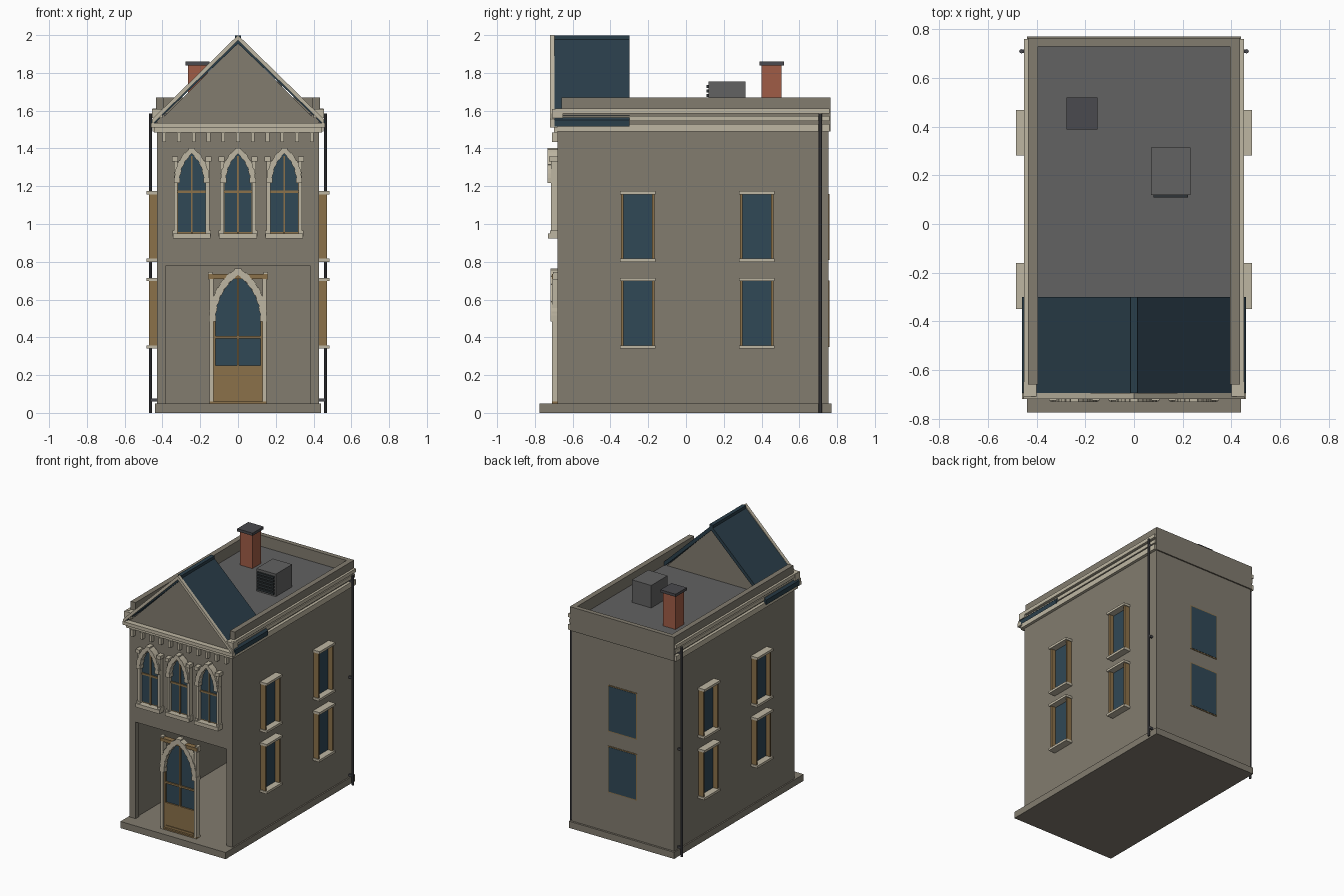
import bpy, bmesh, math
from mathutils import Matrix, Vector

cube = bpy.data.objects.get("Cube")
if cube:
    bpy.data.objects.remove(cube, do_unlink=True)


def material(name, *rgb):
    lin = [((c / 255 + 0.055) / 1.055) ** 2.4 for c in rgb] + [1]
    m = bpy.data.materials.new(name)
    m.use_nodes = True
    m.diffuse_color = lin
    m.node_tree.nodes["Principled BSDF"].inputs["Base Color"].default_value = lin
    return m


STONE = material("stone wall", 130, 124, 111)
TRIM = material("cream trim", 190, 182, 162)
WOOD = material("brown wood", 139, 113, 74)
GLASS = material("blue glass", 48, 72, 86)
SLATE = material("blue slate", 42, 62, 74)
BRICK = material("red brick", 160, 92, 70)
DECK = material("grey roofing", 98, 98, 98)
METAL = material("dark metal", 74, 74, 78)
VENT = material("dark vent", 46, 52, 55)


def finish(name, mat, bm):
    bmesh.ops.recalc_face_normals(bm, faces=bm.faces)
    mesh = bpy.data.meshes.new(name)
    bm.to_mesh(mesh)
    bm.free()
    mesh.materials.append(mat)
    ob = bpy.data.objects.new(name, mesh)
    bpy.context.collection.objects.link(ob)
    return ob


def box(name, mat, x, y, z, turn=0):
    """Box from three (low, high) ranges, turned about its own y axis."""
    bm = bmesh.new()
    mid = Vector([(a + b) / 2 for a, b in (x, y, z)])
    size = [abs(b - a) for a, b in (x, y, z)]
    bmesh.ops.create_cube(bm, size=1, matrix=Matrix.Translation(mid)
                          @ Matrix.Rotation(turn, 4, 'Y') @ Matrix.Diagonal(size + [1]))
    return finish(name, mat, bm)


def pair(name, mat, x, y, z, cx=0):
    """The same box on both sides of cx."""
    for s in (-1, 1):
        box(name, mat, (cx + s * x[0], cx + s * x[1]), y, z)


def prism(name, mat, points, y0, y1):
    """Outline in x and z, pushed from y0 to y1."""
    bm = bmesh.new()
    face = bm.faces.new([bm.verts.new((px, y0, pz)) for px, pz in points])
    ext = bmesh.ops.extrude_face_region(bm, geom=[face])
    moved = [v for v in ext["geom"] if isinstance(v, bmesh.types.BMVert)]
    bmesh.ops.translate(bm, verts=moved, vec=(0, y1 - y0, 0))
    return finish(name, mat, bm)


def chevron(name, mat, w, low, top, thick, y0, y1):
    prism(name, mat, [(-w, low), (0, top), (w, low), (w, low - thick),
                      (0, top - thick), (-w, low - thick)], y0, y1)


def arch_points(w, spring, h, n):
    """Right half of a pointed arch: x, z and angle from springing to tip."""
    c = (h * h - w * w) / (2 * w)
    r, end = w + c, math.atan2(h, c)
    return [(r * math.cos(end * i / n) - c, spring + r * math.sin(end * i / n),
             end * i / n) for i in range(n + 1)]


def arch_panel(name, mat, cx, w, bottom, spring, h, y0, y1):
    half = [(w, bottom)] + [p[:2] for p in arch_points(w, spring, h, 8)]
    outline = half + [(-px, pz) for px, pz in reversed(half[:-1])]
    prism(name, mat, [(cx + px, pz) for px, pz in outline], y0, y1)


def arch_blocks(name, cx, w, spring, h, n, size, y0, y1):
    for i, (px, pz, a) in enumerate(arch_points(w, spring, h, n)):
        deep = size * (0.5 if i % 2 else 0.62)
        tall = size * 0.48
        for s in ((1, -1) if i < n else (1,)):
            mx = cx + s * px
            turn = -s * a if i < n else 0
            box(name, TRIM, (mx - deep, mx + deep), (y0, y1),
                (pz - tall, pz + tall), turn)


# Hollow shell with an open ground-floor porch
FRONT, BACK, SIDE = -0.68, 0.755, 0.43
box("plinth", STONE, (-0.44, 0.44), (-0.775, 0.77), (0, 0.05))
pair("side_wall", STONE, (0.39, SIDE), (FRONT, BACK), (0.05, 1.58))
box("back_wall", STONE, (-0.39, 0.39), (0.715, BACK), (0.05, 1.58))
box("upper_front_wall", STONE, (-0.39, 0.39), (FRONT, -0.64), (0.78, 1.55))
pair("front_pier", STONE, (0.38, 0.39), (FRONT, -0.64), (0.05, 0.78))
box("roof_deck", DECK, (-0.4, 0.4), (-0.67, 0.735), (1.55, 1.585))
pair("side_parapet", STONE, (0.395, 0.435), (-0.66, 0.765), (1.56, 1.67))
box("back_parapet", STONE, (-0.395, 0.395), (0.73, 0.765), (1.56, 1.67))
box("back_band", STONE, (-0.435, 0.435), (BACK, 0.765), (1.49, 1.58))

# Gable roof behind the front
chevron("gable_roof", SLATE, 0.46, 1.55, 1.99, 0.035, -0.695, -0.30)
box("ridge_cap", SLATE, (-0.015, 0.015), (-0.695, -0.30), (1.965, 1.997))
chevron("gable_rake", TRIM, 0.455, 1.555, 2.0, 0.028, -0.72, -0.695)
for y in (-0.68, -0.33):
    prism("gable_wall", STONE, [(-0.42, 1.54), (0, 1.96), (0.42, 1.54)], y, y + 0.02)

# Cornices
for out, low, high in ((0.452, 1.585, 1.612), (0.445, 1.545, 1.572), (0.452, 1.49, 1.53)):
    pair("side_cornice", TRIM, (SIDE, out), (-0.69, 0.76), (low, high))
pair("cornice_return", TRIM, (0.40, 0.455), (-0.71, -0.65), (1.56, 1.61))
box("front_cornice", TRIM, (-0.46, 0.46), (-0.72, FRONT), (1.51, 1.535))
box("front_cornice_lower", TRIM, (-0.445, 0.445), (-0.70, FRONT), (1.485, 1.51))
for i in range(-5, 6):
    x = i * 0.078
    box("dentil", TRIM, (x - 0.01, x + 0.01), (-0.71, FRONT), (1.435, 1.485))

# Arched upper windows
for cx in (-0.245, 0, 0.245):
    def across(w):
        return (cx - w, cx + w)
    arch_panel("arched_frame", WOOD, cx, 0.08, 0.95, 1.21, 0.18, -0.686, FRONT)
    arch_panel("arched_glass", GLASS, cx, 0.072, 0.958, 1.21, 0.17, -0.69, -0.685)
    box("window_mullion", WOOD, across(0.005), (-0.697, -0.685), (0.95, 1.36))
    box("window_rail", WOOD, across(0.075), (-0.697, -0.685), (1.163, 1.177))
    box("window_sill", TRIM, across(0.1), (-0.73, FRONT), (0.922, 0.95))
    pair("sill_foot", TRIM, (0.08, 0.102), (-0.72, FRONT), (0.935, 0.965), cx)
    pair("window_jamb", TRIM, (0.074, 0.094), (-0.715, FRONT), (0.95, 1.33), cx)
    pair("jamb_capital", TRIM, (0.072, 0.104), (-0.725, FRONT), (1.33, 1.357), cx)
    arch_blocks("window_voussoir", cx, 0.078, 1.23, 0.16, 8, 0.027, -0.732, FRONT)

# Entrance door
arch_panel("door_glass", GLASS, 0, 0.125, 0.25, 0.48, 0.25, -0.685, -0.678)
box("door_panel", WOOD, (-0.125, 0.125), (-0.695, -0.67), (0.05, 0.25))
box("door_threshold", WOOD, (-0.15, 0.15), (-0.71, -0.66), (0.05, 0.06))
box("door_kick_strip", WOOD, (-0.115, 0.115), (-0.70, -0.69), (0.07, 0.08))
box("door_rail", WOOD, (-0.125, 0.125), (-0.695, -0.675), (0.393, 0.407))
box("door_mullion", WOOD, (-0.006, 0.006), (-0.695, -0.675), (0.25, 0.71))
pair("door_stile", WOOD, (0.118, 0.132), (-0.695, -0.67), (0.05, 0.52))
pair("door_jamb", TRIM, (0.13, 0.15), (-0.71, -0.67), (0.05, 0.71))
box("door_lintel", WOOD, (-0.155, 0.155), (-0.71, -0.67), (0.71, 0.735))
pair("lintel_block", TRIM, (0.135, 0.16), (-0.705, -0.67), (0.705, 0.745))
arch_blocks("door_voussoir", 0, 0.135, 0.5, 0.25, 12, 0.032, -0.717, -0.67)

# Side and back windows on two floors
for low in (0.355, 0.815):
    high = low + 0.345
    for cy in (-0.255, 0.375):
        pair("side_glass", GLASS, (SIDE, 0.436), (cy - 0.08, cy + 0.08), (low, high))
        for s in (-1, 1):
            pair("side_jamb", WOOD, (SIDE, 0.472), (cy + s * 0.076, cy + s * 0.088), (low, high))
        for z in (low - 0.015, high - 0.003):
            pair("side_sill", TRIM, (SIDE, 0.485), (cy - 0.094, cy + 0.094), (z, z + 0.018))
    box("back_frame", WOOD, (-0.12, 0.12), (BACK, 0.759), (low - 0.005, high))
    box("back_glass", GLASS, (-0.113, 0.113), (BACK, 0.761), (low + 0.002, high - 0.007))

# Downpipes
for s in (-1, 1):
    bm = bmesh.new()
    bmesh.ops.create_cone(bm, cap_ends=True, segments=8, radius1=0.009, radius2=0.009,
                          depth=1.585, matrix=Matrix.Translation((s * 0.463, 0.71, 0.7925)))
    finish("downpipe", METAL, bm)
    for z in (0.06, 0.8, 1.53):
        box("pipe_bracket", METAL, (s * SIDE, s * 0.465), (0.703, 0.717), (z, z + 0.015))

# Rooftop chimney and ventilation unit
box("chimney", BRICK, (-0.265, -0.16), (0.4, 0.505), (1.58, 1.84))
box("chimney_cap", METAL, (-0.278, -0.15), (0.388, 0.52), (1.84, 1.86))
box("vent_unit", DECK, (0.07, 0.232), (0.12, 0.315), (1.58, 1.755))
for i in range(6):
    z = 1.6 + i * 0.024
    box("vent_slat", VENT, (0.08, 0.222), (0.108, 0.12), (z, z + 0.016))
